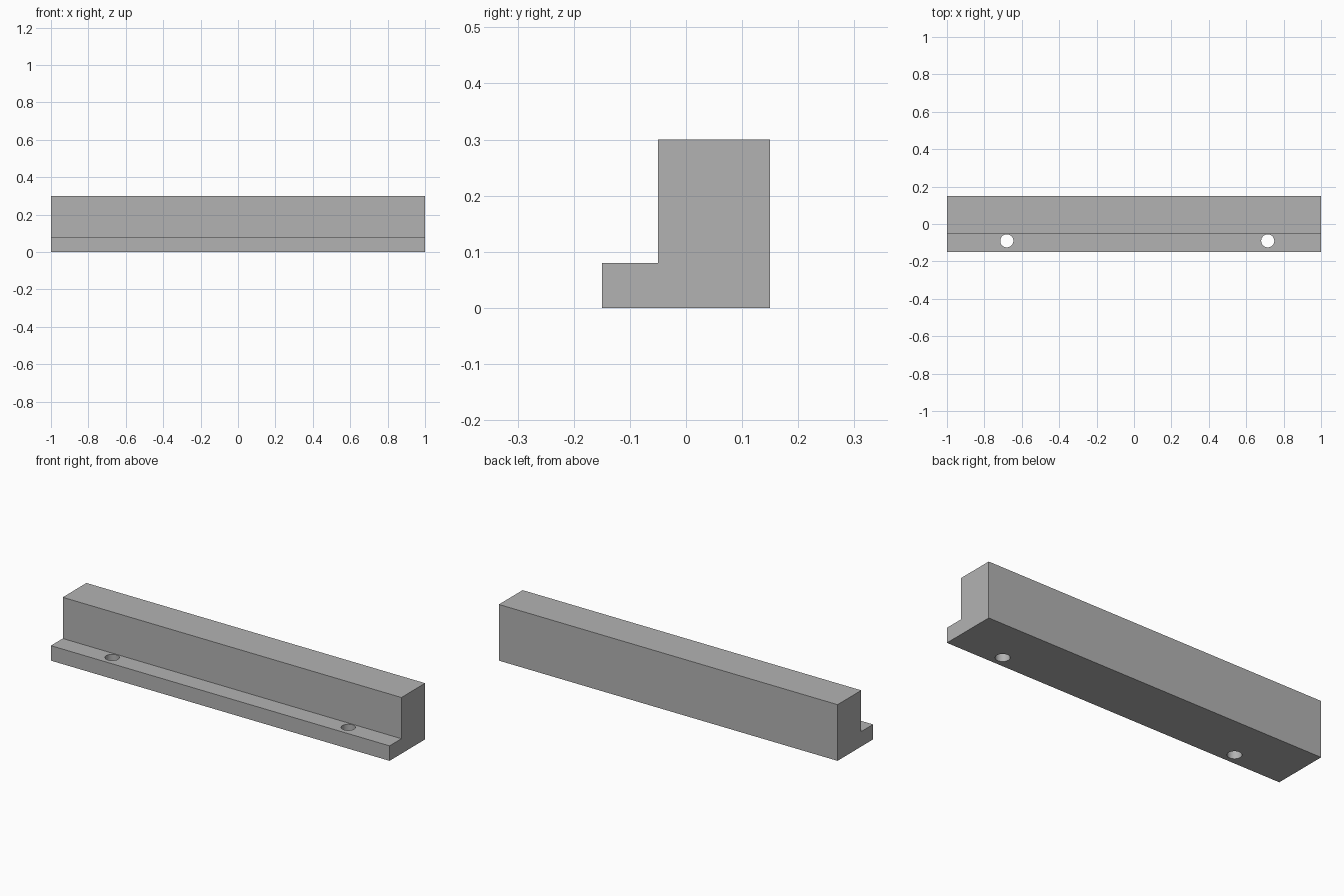
import bpy
import bmesh

cube = bpy.data.objects.get("Cube")
if cube:
    bpy.data.objects.remove(cube, do_unlink=True)

# Plain grey material
grey = bpy.data.materials.new("plain_grey")
grey.use_nodes = True
colour = (0.45, 0.45, 0.45, 1)
grey.diffuse_color = colour
grey.node_tree.nodes["Principled BSDF"].inputs["Base Color"].default_value = colour


def add_object(name, bm):
    bmesh.ops.recalc_face_normals(bm, faces=bm.faces)
    mesh = bpy.data.meshes.new(name)
    bm.to_mesh(mesh)
    bm.free()
    mesh.materials.append(grey)
    obj = bpy.data.objects.new(name, mesh)
    bpy.context.collection.objects.link(obj)
    return obj


# Stepped rail: L-shaped profile extruded along x
profile = [(-0.15, 0), (0.15, 0), (0.15, 0.3), (-0.05, 0.3), (-0.05, 0.08), (-0.15, 0.08)]
bm = bmesh.new()
end = bm.faces.new([bm.verts.new((-1, y, z)) for y, z in profile])
sweep = bmesh.ops.extrude_face_region(bm, geom=[end])
moved = [v for v in sweep["geom"] if isinstance(v, bmesh.types.BMVert)]
bmesh.ops.translate(bm, verts=moved, vec=(2, 0, 0))
rail = add_object("stepped_rail", bm)

# Two mounting holes drilled through the front ledge
for name, x in (("right_hole_cutter", -0.68), ("left_hole_cutter", 0.715)):
    bm = bmesh.new()
    bmesh.ops.create_cone(bm, cap_ends=True, segments=48, radius1=0.035, radius2=0.035, depth=0.2)
    cutter = add_object(name, bm)
    cutter.location = (x, -0.09, 0.04)
    cutter.hide_render = True
    cutter.hide_viewport = True
    cutter.display_type = 'WIRE'
    cut = rail.modifiers.new(name, 'BOOLEAN')
    cut.operation = 'DIFFERENCE'
    cut.solver = 'EXACT'
    cut.object = cutter

# Smooth hole walls, crisp edges elsewhere
bpy.context.view_layer.objects.active = rail
rail.select_set(True)
for modifier in list(rail.modifiers):
    bpy.ops.object.modifier_apply(modifier=modifier.name)
bpy.ops.object.shade_smooth_by_angle()
